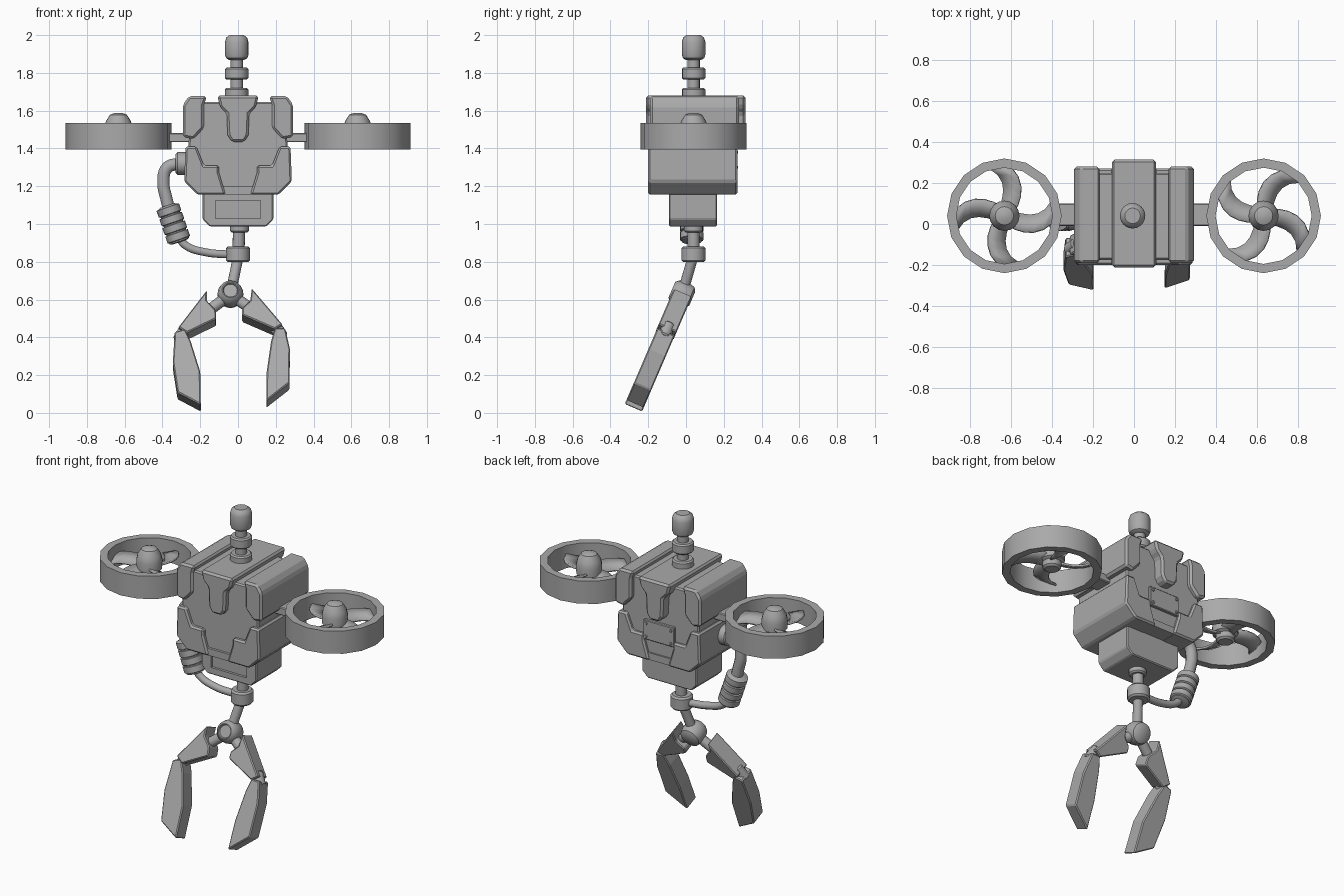
import bpy, bmesh, math
from mathutils import Vector

if "Cube" in bpy.data.objects:
    bpy.data.objects.remove(bpy.data.objects["Cube"])

grey = bpy.data.materials.new("plain grey")
grey.diffuse_color = (0.4, 0.4, 0.4, 1)
grey.use_nodes = True
grey.node_tree.nodes["Principled BSDF"].inputs["Base Color"].default_value = grey.diffuse_color
CY = 0.04  # depth of the central axis


def finish(name, bm, bevel=0, smooth=False):
    bmesh.ops.recalc_face_normals(bm, faces=bm.faces)
    me = bpy.data.meshes.new(name)
    bm.to_mesh(me)
    bm.free()
    me.materials.append(grey)
    ob = bpy.data.objects.new(name, me)
    bpy.context.collection.objects.link(ob)
    if bevel:
        m = ob.modifiers.new("bevel", 'BEVEL')
        m.width, m.segments, m.limit_method = bevel, 1, 'ANGLE'
    if smooth:
        bpy.ops.object.select_all(action='DESELECT')
        ob.select_set(True)
        bpy.context.view_layer.objects.active = ob
        bpy.ops.object.shade_smooth_by_angle(angle=math.radians(35))
    return ob


def prism(name, front, back, bevel=0.0):
    """Solid between two matching outlines."""
    bm = bmesh.new()
    a = [bm.verts.new(p) for p in front]
    b = [bm.verts.new(p) for p in back]
    bm.faces.new(a)
    bm.faces.new(b[::-1])
    for i in range(len(a)):
        j = (i + 1) % len(a)
        bm.faces.new((a[i], b[i], b[j], a[j]))
    return finish(name, bm, bevel)


def slab(name, pts, y0, y1, bevel=0.0, side=1):
    """x-z outline extruded along y."""
    return prism(name, [(side * x, y0, z) for x, z in pts],
                 [(side * x, y1, z) for x, z in pts], bevel)


def both(pts):
    return pts + [(-x, z) for x, z in reversed(pts)]


def box(name, x0, x1, y0, y1, z0, z1, bevel=0.0):
    return slab(name, [(x0, z0), (x1, z0), (x1, z1), (x0, z1)], y0, y1, bevel)


def lathe(name, prof, base, axis=(0, 0, 1), n=16, closed=False):
    """Profile of (radius, height) turned around an axis."""
    q = Vector((0, 0, 1)).rotation_difference(Vector(axis))
    bm = bmesh.new()
    rings = [[bm.verts.new(Vector(base) + q @ Vector(
        (r * math.cos(k * math.tau / n), r * math.sin(k * math.tau / n), h)))
        for k in range(n)] for r, h in prof]
    pairs = list(zip(rings, rings[1:]))
    if closed:
        pairs.append((rings[-1], rings[0]))
    else:
        bm.faces.new(rings[0])
        bm.faces.new(rings[-1])
    for a, b in pairs:
        for k in range(n):
            bm.faces.new((a[k], a[(k + 1) % n], b[(k + 1) % n], b[k]))
    return finish(name, bm, smooth=True)


def rod(name, p, q, r, c=0.008, n=16):
    d = Vector(q) - Vector(p)
    L = d.length
    return lathe(name, [(r - c, 0), (r, c), (r, L - c), (r - c, L)], p, d, n)


def hose(name, pts, r):
    cu = bpy.data.curves.new(name, 'CURVE')
    cu.dimensions, cu.bevel_depth, cu.bevel_resolution = '3D', r, 3
    cu.resolution_u, cu.use_fill_caps = 6, True
    sp = cu.splines.new('BEZIER')
    sp.bezier_points.add(len(pts) - 1)
    for b, p in zip(sp.bezier_points, pts):
        b.co = p
        b.handle_left_type = b.handle_right_type = 'AUTO'
    cu.materials.append(grey)
    ob = bpy.data.objects.new(name, cu)
    bpy.context.collection.objects.link(ob)
    bpy.ops.object.select_all(action='DESELECT')
    ob.select_set(True)
    bpy.context.view_layer.objects.active = ob
    bpy.ops.object.convert(target='MESH')


# Torso core, central ridge and armour pads
slab("torso_core", both([(.19, 1.645), (.26, 1.56), (.262, 1.24), (.19, 1.165)]),
     -.175, .25, .008)
slab("central_ridge", both([(.11, 1.68), (.095, 1.62), (.06, 1.585), (.055, 1.47), (.033, 1.435)]),
     -.212, .315, .012)
for s, tag in ((1, "right"), (-1, "left")):
    slab(tag + "_shoulder_pad", [(.165, 1.677), (.26, 1.677), (.292, 1.63), (.292, 1.46),
         (.235, 1.45), (.18, 1.51), (.18, 1.63)], -.19, .28, .012, s)
    slab(tag + "_waist_pad", [(.278, 1.41), (.22, 1.41), (.18, 1.31), (.10, 1.31), (.10, 1.27),
         (.065, 1.155), (.215, 1.155), (.285, 1.225)], -.2, .272, .01, s)
slab("torso_underside", both([(.21, 1.2), (.19, 1.157)]), -.19, .26)

# Riveted plate on the back
box("back_plate", -.105, .105, .24, .268, 1.28, 1.40, .004)
for x in (-.085, .085):
    for z in (1.30, 1.38):
        rod("back_rivet", (x, .262, z), (x, .274, z), .009, .002, 8)

# Belly block with a recessed front panel
belly = slab("belly_block", both([(.187, 1.165), (.187, 1.025), (.15, .987)]), -.09, .165, .006)
cutter = box("belly_cutter", -.12, .12, -.2, -.075, 1.03, 1.125)
cutter.hide_render = True
cutter.hide_set(True)
m = belly.modifiers.new("recess", 'BOOLEAN')
m.object, m.operation, m.solver = cutter, 'DIFFERENCE', 'EXACT'

# Neck and sensor head
rod("neck_rod", (-.007, CY, 1.65), (-.007, CY, 1.89), .033)
rod("neck_base", (-.007, CY, 1.67), (-.007, CY, 1.72), .062)
rod("neck_collar", (-.007, CY, 1.765), (-.007, CY, 1.828), .062)
lathe("sensor_head", [(.04, 1.868), (.056, 1.878), (.062, 1.895), (.062, 1.965), (.055, 1.987),
      (.038, 2.0)], (-.007, CY, 0), n=20)

# Ducted fans
for s, tag in ((1, "right"), (-1, "left")):
    c = (s * .633, CY, 0)
    lathe(tag + "_fan_ring", [(.28, 1.395), (.28, 1.535), (.235, 1.535), (.235, 1.395)], c, closed=True)
    lathe(tag + "_fan_hub", [(.04, 1.41), (.052, 1.42), (.055, 1.45), (.073, 1.46), (.074, 1.51),
          (.066, 1.545), (.045, 1.578), (.02, 1.588)], c)
    box(tag + "_fan_arm", *sorted((s * .2, s * .385)), -.01, .1, 1.433, 1.482, .005)
    for k in range(4):
        bm = bmesh.new()
        rows = []
        for i in range(6):
            t = i / 5
            r = .045 + .197 * t
            mid = k * math.pi / 2 + math.radians(75) + (.15 - .5 * t * t) * s
            w = .04 + .012 * t
            rows.append([bm.verts.new((c[0] + r * math.cos(mid + e * w / r),
                                       c[1] + r * math.sin(mid + e * w / r),
                                       1.462 + e * .018 * s)) for e in (-1, 0, 1)])
        for a, b in zip(rows, rows[1:]):
            for j in (0, 1):
                bm.faces.new((a[j], a[j + 1], b[j + 1], b[j]))
        blade = finish(tag + "_fan_blade", bm, smooth=True)
        sm = blade.modifiers.new("thickness", 'SOLIDIFY')
        sm.thickness, sm.offset = .012, 0

# Side hose with ribbed sleeve
HY = .03
rod("hose_port", (-.25, HY, 1.32), (-.332, HY, 1.32), .06, .012)
hose("upper_hose", [(-.31, HY, 1.32), (-.375, HY, 1.298), (-.395, HY, 1.22), (-.378, HY, 1.13),
                    (-.36, HY, 1.06)], .034)
hose("lower_hose", [(-.315, HY, .93), (-.275, HY, .885), (-.17, HY, .85), (-.04, CY, .838)], .022)
ribs = [(.04, 0), (.052, .008)]
for i in range(4):
    h = .01 + i * .048
    ribs += [(.063, h), (.063, h + .036), (.054, h + .04), (.054, h + .046)]
lathe("ribbed_sleeve", ribs + [(.04, .205)], (-.375, HY, 1.098), (.065, 0, -.19))

# Lower stem and claw pivot
KN = Vector((-.04, -.02, .628))
rod("stem_cap", (.008, CY, 1.0), (.008, CY, .955), .05)
rod("stem", (.005, CY, .99), (.003, CY, .83), .032)
rod("stem_collar", (.0, CY, .882), (.0, CY, .798), .064, .01)
rod("tilted_stem", (.0, CY - .005, .82), KN, .028)
K = .43  # backward lean of the claw plane
N = Vector((0, -1, K)).normalized()
lathe("claw_pivot", [(.04, -.058), (.06, -.045), (.068, -.015), (.068, .015), (.06, .045),
      (.045, .06), (.04, .06), (.036, .05)], KN, N, 20)


def on_plane(x, z):
    return Vector((x, KN.y + (z - KN.z) * K, z))


def claw(name, pts, half):
    mid = [on_plane(x, z) for x, z in pts]
    prism(name, [p + N * half for p in mid], [p - N * half for p in mid], .006)


# Pincer arms and tips
claw("left_claw_arm", [(-.165, .63), (-.315, .435), (-.27, .405), (-.115, .48), (-.118, .525),
                       (-.165, .575)], .052)
claw("right_claw_arm", [(.073, .64), (.235, .45), (.195, .425), (.022, .50), (.022, .535),
                        (.065, .575)], .052)
claw("left_claw_tip", [(-.335, .41), (-.28, .425), (-.25, .36), (-.2, .20), (-.197, .025),
                       (-.32, .09), (-.345, .25)], .05)
claw("right_claw_tip", [(.195, .43), (.25, .43), (.275, .32), (.272, .14), (.15, .045),
                        (.152, .2), (.175, .36)], .05)
for tag, a, b, e0, e1 in (("left", (-.05, .62), (-.17, .53), (-.275, .45), (-.315, .38)),
                          ("right", (-.03, .62), (.085, .54), (.19, .47), (.235, .40))):
    rod(tag + "_claw_link", on_plane(*a), on_plane(*b), .03)
    rod(tag + "_claw_elbow", on_plane(*e0), on_plane(*e1), .034)
